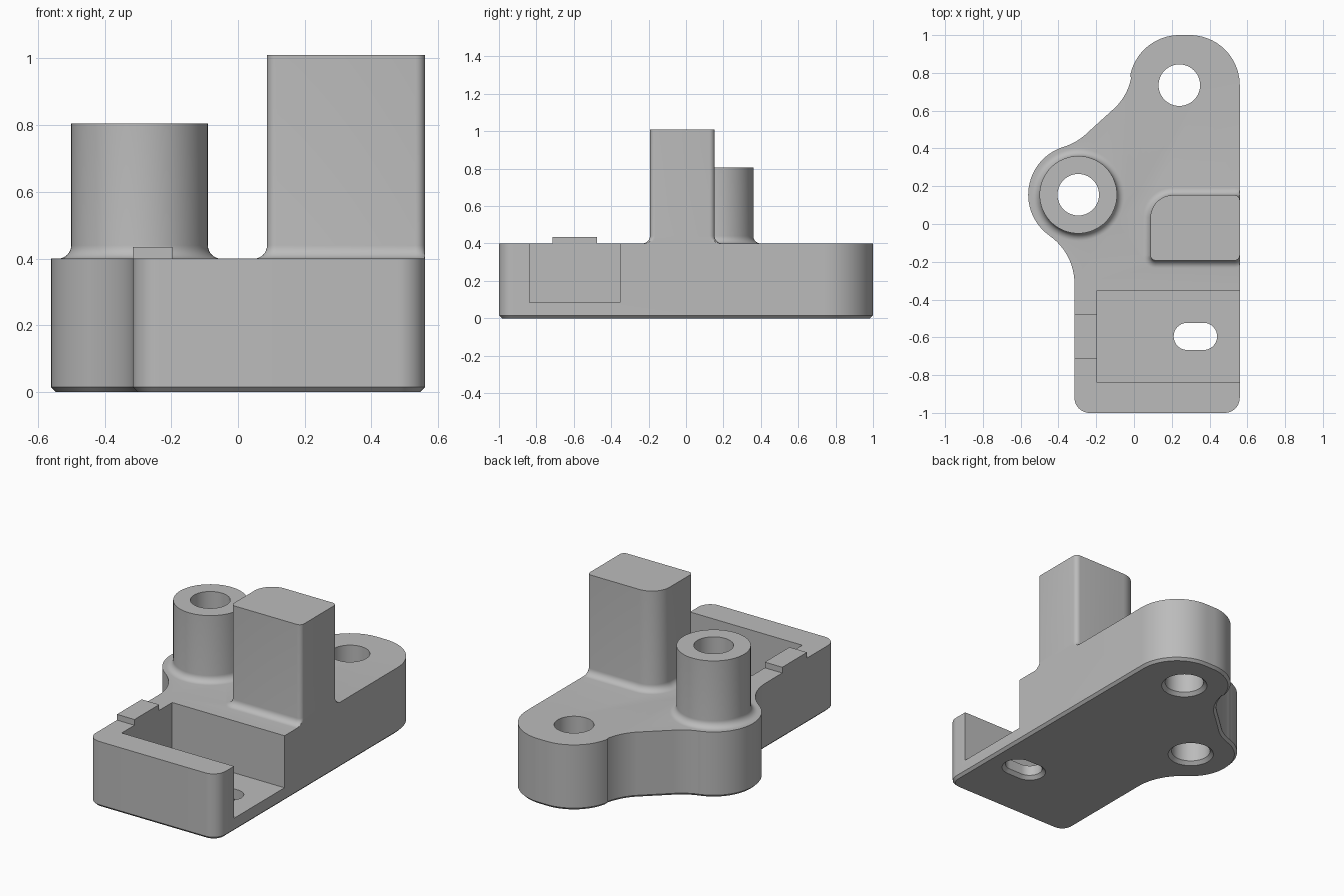
import bpy, bmesh
from math import cos, sin, radians
from mathutils import Vector

cube = bpy.data.objects.get("Cube")
if cube:
    bpy.data.objects.remove(cube, do_unlink=True)

RIGHT = 0.56      # flat side shared by plate and post
TOP = 0.4         # plate height

grey = bpy.data.materials.new("machined_grey")
grey.use_nodes = True
colour = (0.5, 0.5, 0.5, 1)
grey.diffuse_color = colour
grey.node_tree.nodes["Principled BSDF"].inputs["Base Color"].default_value = colour


def arc(cx, cy, r, a0, a1, n=12):
    angles = [radians(a0 + (a1 - a0) * i / n) for i in range(n + 1)]
    return [Vector((cx + r * cos(a), cy + r * sin(a))) for a in angles]


def circle(cx, cy, r):
    return arc(cx, cy, r, 0, 360, 64)[:-1]


def rect(x0, x1, y0, y1):
    return [Vector(p) for p in ((x0, y0), (x1, y0), (x1, y1), (x0, y1))]


def grow(points, d):
    """Offset a counter-clockwise outline outwards by d."""
    out = []
    for i, p in enumerate(points):
        a = (p - points[i - 1]).normalized()
        b = (points[(i + 1) % len(points)] - p).normalized()
        na, nb = Vector((a.y, -a.x)), Vector((b.y, -b.x))
        out.append(p + (na + nb) * d / (1 + na.dot(nb)))
    return out


def loft(name, outline, levels, limit=9):
    """Solid through (height, outward offset) levels, cut flat at x = limit."""
    bm = bmesh.new()
    rings = [[bm.verts.new((min(p.x, limit), p.y, z)) for p in grow(outline, d)]
             for z, d in levels]
    n = len(outline)
    for lo, hi in zip(rings, rings[1:]):
        for i in range(n):
            j = (i + 1) % n
            bm.faces.new((lo[i], lo[j], hi[j], hi[i]))
    bm.faces.new(rings[0][::-1])
    bm.faces.new(rings[-1])
    mesh = bpy.data.meshes.new(name)
    bm.to_mesh(mesh)
    bm.free()
    mesh.materials.append(grey)
    obj = bpy.data.objects.new(name, mesh)
    bpy.context.collection.objects.link(obj)
    return obj


def combine(target, tool, operation):
    mod = target.modifiers.new(tool.name, 'BOOLEAN')
    mod.operation, mod.solver, mod.object = operation, 'EXACT', tool
    bpy.context.view_layer.objects.active = target
    bpy.ops.object.modifier_apply(modifier=mod.name)
    bpy.data.objects.remove(tool, do_unlink=True)


def filleted(height, r=0.04, n=8):
    """Levels for an upright with a concave fillet at its foot."""
    curve = [(TOP + r - r * cos(radians(90 * i / n)), r - r * sin(radians(90 * i / n)))
             for i in range(n + 1)]
    return [(TOP - 0.03, r)] + curve + [(height, 0)]


# Base plate with lobed outline and chamfered underside
plate = (arc(-0.235, -0.92, 0.08, 180, 270) + arc(0.48, -0.92, 0.08, 270, 360)
         + arc(0.295, 0.735, 0.265, 0, 90, 20) + arc(0.24, 0.735, 0.265, 90, 170, 18)
         + arc(-0.31, 0.83, 0.3, -10, -45) + arc(-0.463, 0.705, 0.31, -45, -73)
         + arc(-0.295, 0.155, 0.265, 107, 235, 28) + arc(-0.625, -0.316, 0.31, 55, 0))
body = loft("bracket_body", plate, [(0, -0.015), (0.015, 0), (TOP, 0)])

# Round boss, upright post and locating tab
boss = loft("boss", circle(-0.295, 0.155, 0.205), filleted(0.805))
post_outline = (arc(0.115, -0.165, 0.028, 180, 270, 6) + arc(0.532, -0.165, 0.028, 270, 360, 6)
                + arc(0.532, 0.125, 0.028, 0, 90, 6) + arc(0.207, 0.033, 0.12, 90, 180))
post = loft("post", post_outline, filleted(1.01), RIGHT)
tab = loft("tab", rect(-0.315, -0.19, -0.715, -0.477), [(TOP - 0.05, 0), (0.435, 0)])
for part in (boss, post, tab):
    combine(body, part, 'UNION')

# Pocket open to the side, then through holes with chamfered mouths
pocket = loft("pocket", rect(-0.197, 0.8, -0.838, -0.352), [(0.083, 0), (0.6, 0)])
slot = arc(0.368, -0.595, 0.072, -90, 90, 20) + arc(0.282, -0.595, 0.072, 90, 270, 20)
mouth = [(-0.01, 0.03), (0.02, 0), (1.2, 0)]
holes = [loft("hole", outline, mouth) for outline in
         (circle(0.24, 0.735, 0.11), circle(-0.295, 0.155, 0.11), slot)]
for cutter in [pocket] + holes:
    combine(body, cutter, 'DIFFERENCE')

bpy.ops.object.select_all(action='DESELECT')
body.select_set(True)
bpy.context.view_layer.objects.active = body
bpy.ops.object.shade_smooth_by_angle(angle=radians(30))
